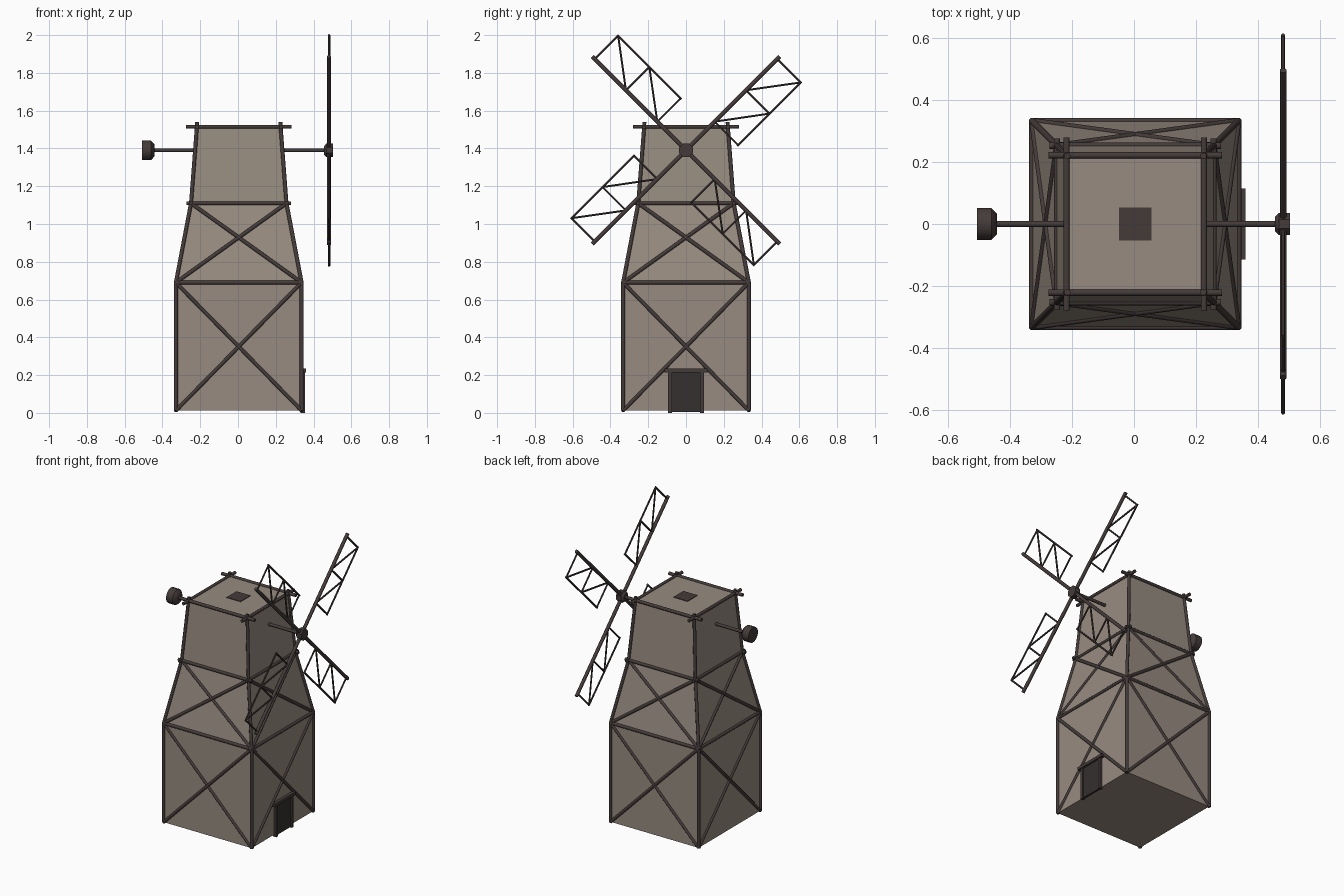
import bpy, bmesh, math
from mathutils import Vector, Matrix

cube = bpy.data.objects.get("Cube")
if cube:
    bpy.data.objects.remove(cube, do_unlink=True)


def material(name, color):
    m = bpy.data.materials.new(name)
    m.use_nodes = True
    m.diffuse_color = (*color, 1)
    m.node_tree.nodes["Principled BSDF"].inputs["Base Color"].default_value = (*color, 1)
    return m


PLASTER = material("plaster", (0.31, 0.26, 0.215))
WOOD = material("dark wood", (0.057, 0.044, 0.042))
DOOR = material("door wood", (0.036, 0.029, 0.029))
CX = 0.004  # tower centre
TIERS = [(0.012, 0.333), (0.69, 0.333), (1.11, 0.253), (1.515, 0.222)]  # height, half width
SIDES = [(1, 1), (-1, 1), (-1, -1), (1, -1)]


def finish(name, bm, mat, smooth=False):
    bmesh.ops.recalc_face_normals(bm, faces=bm.faces)
    mesh = bpy.data.meshes.new(name)
    bm.to_mesh(mesh)
    bm.free()
    mesh.materials.append(mat)
    obj = bpy.data.objects.new(name, mesh)
    bpy.context.collection.objects.link(obj)
    if smooth:
        bpy.ops.object.select_all(action="DESELECT")
        obj.select_set(True)
        bpy.context.view_layer.objects.active = obj
        bpy.ops.object.shade_smooth_by_angle(angle=math.radians(50))
    return obj


def rod(bm, a, b, r=0.011, r2=None, sides=8):
    a, b = Vector(a), Vector(b)
    d = b - a
    turn = d.to_track_quat("Z", "Y").to_matrix().to_4x4()
    spin = Matrix.Rotation(math.pi / sides, 4, "Z")
    bmesh.ops.create_cone(bm, cap_ends=True, segments=sides, radius1=r,
                          radius2=r if r2 is None else r2, depth=d.length,
                          matrix=Matrix.Translation((a + b) / 2) @ turn @ spin)


def box(bm, low, high):
    low, high = Vector(low), Vector(high)
    bmesh.ops.create_cube(bm, size=1, matrix=Matrix.Translation((low + high) / 2)
                          @ Matrix.Diagonal((*(high - low), 1)))


def corner(i, tier):
    z, h = TIERS[tier]
    sx, sy = SIDES[i % 4]
    return Vector((CX + sx * h, sy * h, z))


# Tower walls, floor and roof
bm = bmesh.new()
rings = [[bm.verts.new(corner(i, t)) for i in range(4)] for t in range(4)]
for low, high in zip(rings, rings[1:]):
    for i in range(4):
        j = (i + 1) % 4
        bm.faces.new((low[i], low[j], high[j], high[i]))
bm.faces.new(rings[0])
bm.faces.new(rings[-1])
finish("tower_walls", bm, PLASTER)

# Corner posts, the top ones standing a little above the roof
bm = bmesh.new()
for i in range(4):
    for t in range(3):
        a, b = corner(i, t), corner(i, t + 1)
        if t == 2:
            b += (b - a) * 0.06
        rod(bm, a, b)
finish("corner_posts", bm, WOOD, True)

# Horizontal beams around each level, overhanging at the upper two
bm = bmesh.new()
for t, over in ((1, 0.005), (2, 0.024), (3, 0.058)):
    for i in range(4):
        a, b = corner(i, t), corner(i + 1, t)
        d = (b - a).normalized() * over
        rod(bm, a - d, b + d)
finish("ring_beams", bm, WOOD, True)

# Crossed braces on the two lower tiers
bm = bmesh.new()
for t in (0, 1):
    for i in range(4):
        rod(bm, corner(i, t), corner(i + 1, t + 1), 0.0105)
        rod(bm, corner(i + 1, t), corner(i, t + 1), 0.0105)
finish("cross_braces", bm, WOOD, True)

# Door with frame on the +x wall
wall = CX + TIERS[0][1]
bm = bmesh.new()
box(bm, (wall - 0.005, -0.075, 0.005), (wall + 0.009, 0.075, 0.22))
finish("door", bm, DOOR)
bm = bmesh.new()
for s in (-1, 1):
    y0, y1 = sorted((s * 0.075, s * 0.094))
    box(bm, (wall - 0.005, y0, 0), (wall + 0.018, y1, 0.22))
box(bm, (wall - 0.005, -0.115, 0.215), (wall + 0.023, 0.115, 0.235))
finish("door_frame", bm, WOOD)

# Roof hatch
bm = bmesh.new()
box(bm, (CX - 0.053, -0.053, 1.514), (CX + 0.053, 0.053, 1.519))
finish("roof_hatch", bm, WOOD)

# Sail shaft, hub and counterweight
AXIS, SAIL_X = 1.39, 0.482
bm = bmesh.new()
rod(bm, (-0.45, 0, AXIS), (0.47, 0, AXIS), 0.0105)
finish("sail_shaft", bm, WOOD, True)
bm = bmesh.new()
rod(bm, (0.455, 0, AXIS), (0.468, 0, AXIS), 0.024, 0.039)
rod(bm, (0.468, 0, AXIS), (0.504, 0, AXIS), 0.039)
finish("sail_hub", bm, WOOD)
bm = bmesh.new()
rod(bm, (-0.508, 0, AXIS), (-0.46, 0, AXIS), 0.052, sides=16)
rod(bm, (-0.46, 0, AXIS), (-0.443, 0, AXIS), 0.052, 0.034, sides=16)
finish("counterweight", bm, WOOD, True)

# Four sails: a spar with a braced lattice on its clockwise side
RUNGS, WIDTH = (0.215, 0.45, 0.683), 0.175
for k in range(4):
    ang = math.pi / 4 + k * math.pi / 2
    u = Vector((0, math.cos(ang), math.sin(ang)))
    v = Vector((0, math.sin(ang), -math.cos(ang)))

    def at(along, across):
        return Vector((SAIL_X, 0, AXIS)) + u * along + v * across

    bm = bmesh.new()
    rod(bm, at(0, 0), at(0.702, 0), 0.0115)
    finish(f"sail_spar_{k + 1}", bm, WOOD, True)
    bm = bmesh.new()
    rod(bm, at(RUNGS[0] - 0.006, WIDTH), at(RUNGS[2] + 0.006, WIDTH), 0.0065, sides=6)
    for r in RUNGS:
        rod(bm, at(r, 0), at(r, WIDTH), 0.006, sides=6)
    for r, s in zip(RUNGS, RUNGS[1:]):
        rod(bm, at(r, 0), at(s, WIDTH), 0.006, sides=6)
    finish(f"sail_lattice_{k + 1}", bm, WOOD, True)
